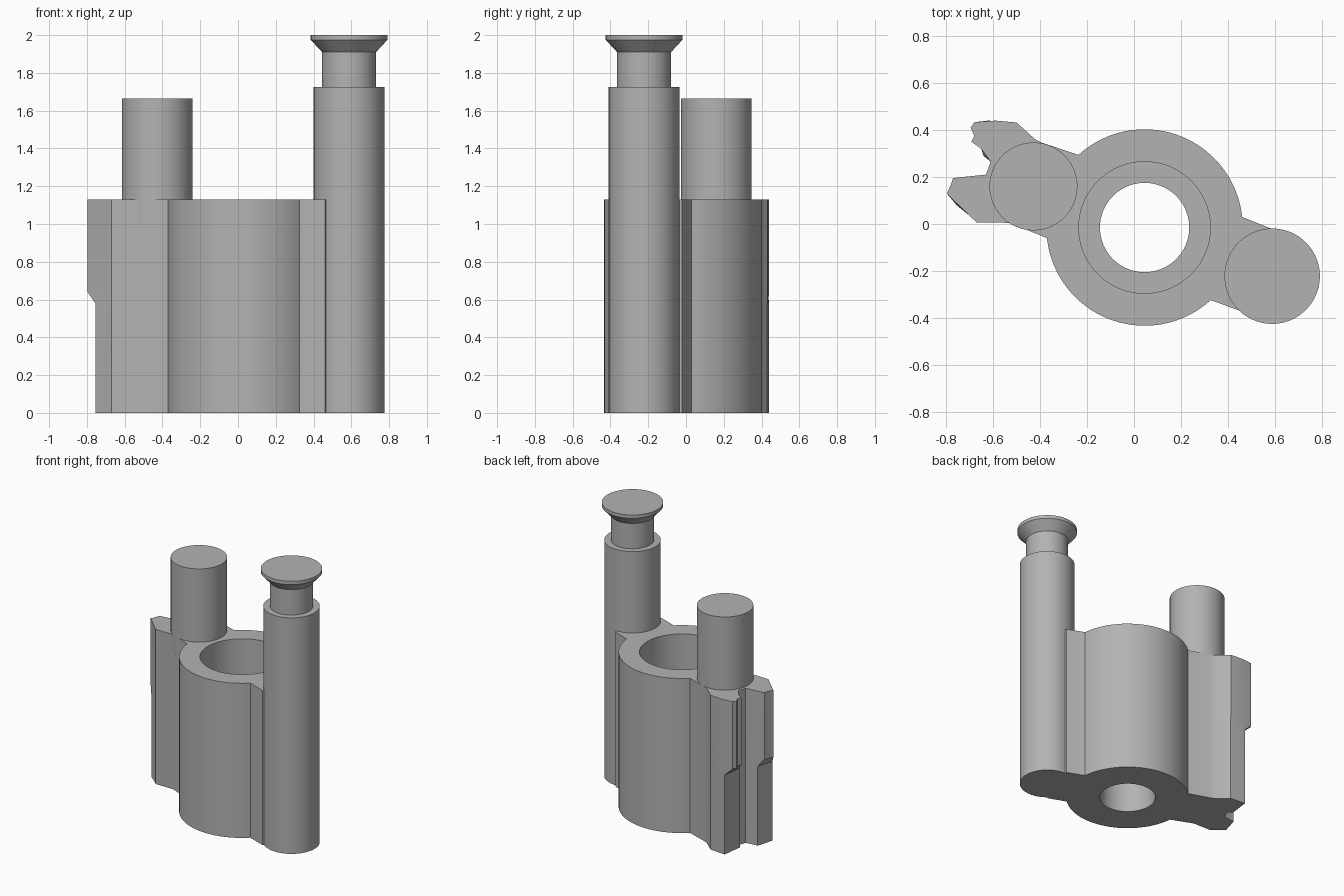
import bpy, bmesh, math

cube = bpy.data.objects.get("Cube")
if cube:
    bpy.data.objects.remove(cube, do_unlink=True)

grey = bpy.data.materials.new("plain grey")
grey.use_nodes = True
grey.diffuse_color = (0.45, 0.45, 0.45, 1)
grey.node_tree.nodes["Principled BSDF"].inputs["Base Color"].default_value = grey.diffuse_color


def finish(name, bm):
    bmesh.ops.remove_doubles(bm, verts=bm.verts, dist=0.0001)
    bmesh.ops.recalc_face_normals(bm, faces=bm.faces)
    mesh = bpy.data.meshes.new(name)
    bm.to_mesh(mesh)
    bm.free()
    mesh.materials.append(grey)
    obj = bpy.data.objects.new(name, mesh)
    bpy.context.collection.objects.link(obj)
    return obj


def loft(name, rings, closed=False):
    """Skin a stack of equal-length rings; cap the ends or join last to first."""
    bm = bmesh.new()
    loops = [[bm.verts.new(p) for p in ring] for ring in rings]
    pairs = list(zip(loops, loops[1:]))
    if closed:
        pairs.append((loops[-1], loops[0]))
    else:
        bm.faces.new(loops[0])
        bm.faces.new(loops[-1])
    n = len(loops[0])
    for a, b in pairs:
        for i in range(n):
            j = (i + 1) % n
            bm.faces.new((a[i], a[j], b[j], b[i]))
    return finish(name, bm)


def lathe(name, centre, profile, closed=False, sides=96):
    turns = [2 * math.pi * i / sides for i in range(sides)]
    rings = [[(centre[0] + r * math.cos(t), centre[1] + r * math.sin(t), z)
              for t in turns] for r, z in profile]
    return loft(name, rings, closed)


def at(outline, z):
    return [(x, y, z) for x, y in outline]


def smooth(obj):
    bpy.ops.object.select_all(action='DESELECT')
    obj.select_set(True)
    bpy.context.view_layer.objects.active = obj
    bpy.ops.object.shade_smooth_by_angle(angle=math.radians(25))


TOP = 1.13

# Central sleeve with a stepped bore
sleeve = lathe("central_sleeve", (0.045, -0.015),
               [(0.418, 0), (0.418, TOP), (0.28, TOP), (0.28, 0.4), (0.19, 0.4), (0.19, 0)],
               closed=True)

# Web joining the sleeve to the tall post
web_outline = [(0.38, 0.065), (0.46, 0.03), (0.585, -0.02), (0.6, -0.2),
               (0.46, -0.373), (0.33, -0.325), (0.28, -0.306)]
web = loft("post_web", [at(web_outline, 0), at(web_outline, TOP)])

# Forked lug: plain jaws below, ragged overhanging jaws above
root_start = [(-0.32, -0.08), (-0.2, 0.28), (-0.24, 0.295), (-0.39, 0.345), (-0.42, 0.36)]
root_end = [(-0.53, 0.005), (-0.37, -0.06)]
jaws_low = [(-0.5, 0.43), (-0.56, 0.435), (-0.62, 0.44), (-0.625, 0.4), (-0.63, 0.36),
            (-0.635, 0.32), (-0.64, 0.29), (-0.61, 0.265), (-0.63, 0.21), (-0.68, 0.203),
            (-0.72, 0.2), (-0.735, 0.15), (-0.755, 0.08), (-0.7, 0.035), (-0.67, 0.007)]
jaws_high = [(-0.5, 0.432), (-0.59, 0.44), (-0.68, 0.433), (-0.695, 0.41), (-0.68, 0.375),
             (-0.692, 0.35), (-0.65, 0.32), (-0.61, 0.265), (-0.63, 0.21), (-0.73, 0.2),
             (-0.77, 0.195), (-0.78, 0.165), (-0.797, 0.13), (-0.7, 0.035), (-0.67, 0.007)]
low = root_start + jaws_low + root_end
high = root_start + jaws_high + root_end
lug = loft("forked_lug", [at(low, 0), at(low, 0.58), at(high, 0.64), at(high, TOP)])

# Tall post with neck and flared head
tall_post = lathe("tall_post", (0.588, -0.222),
                  [(0.187, 0), (0.187, 1.725), (0.143, 1.725), (0.143, 1.91),
                   (0.203, 1.975), (0.203, 2.0)])

# Short peg on the lug
short_peg = lathe("short_peg", (-0.428, 0.16), [(0.187, 1.0), (0.187, 1.665)])

for part in (sleeve, web, lug, tall_post, short_peg):
    smooth(part)
